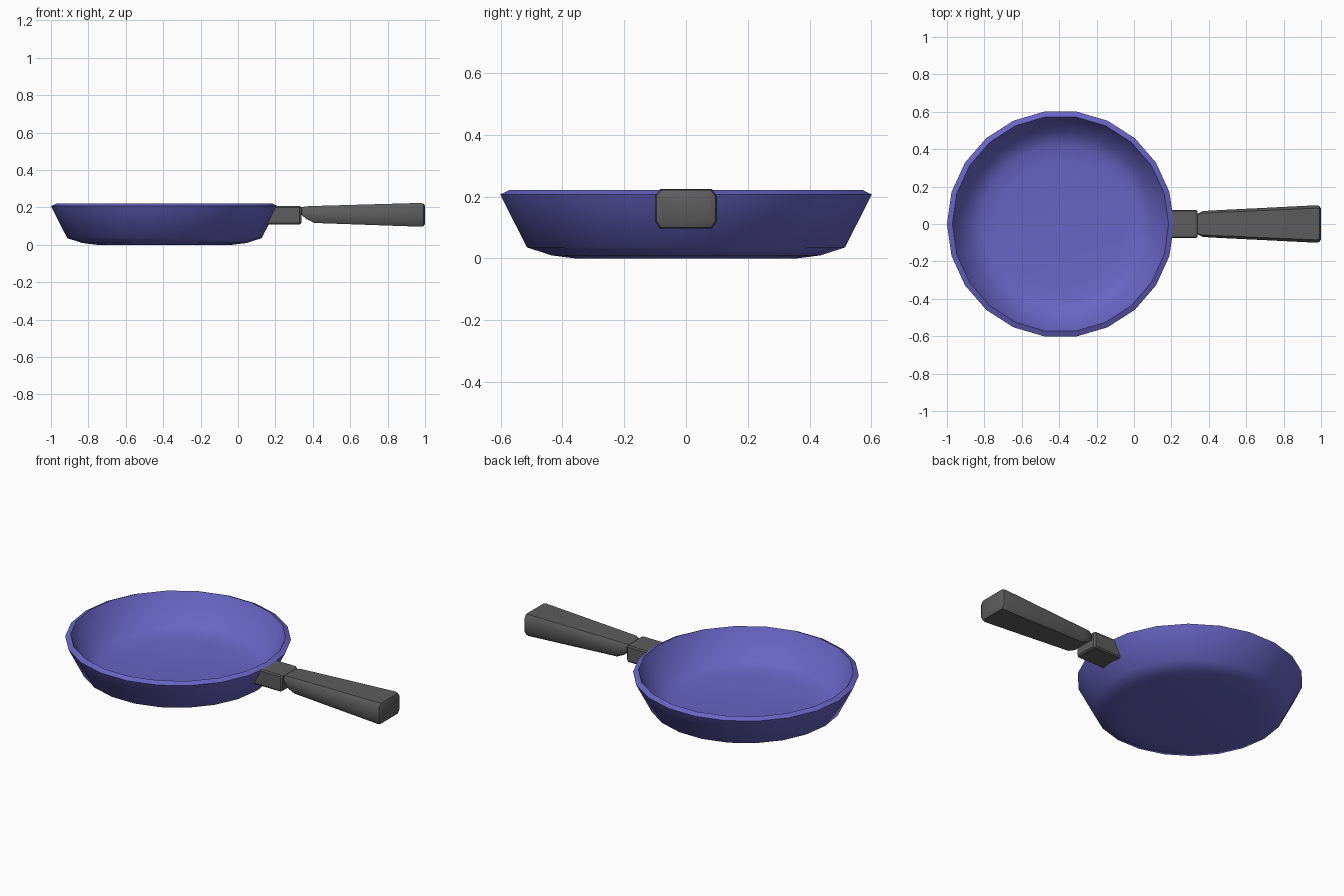
import bpy, bmesh, math

if "Cube" in bpy.data.objects:
    bpy.data.objects.remove(bpy.data.objects["Cube"], do_unlink=True)


def make_material(name, colour):
    mat = bpy.data.materials.new(name)
    mat.use_nodes = True
    mat.diffuse_color = colour
    mat.node_tree.nodes["Principled BSDF"].inputs["Base Color"].default_value = colour
    return mat


def loft(name, rings, mat, angle):
    """Skin a stack of equal-length point rings and cap both ends."""
    bm = bmesh.new()
    loops = [[bm.verts.new(p) for p in ring] for ring in rings]
    n = len(loops[0])
    for a, b in zip(loops, loops[1:]):
        for i in range(n):
            j = (i + 1) % n
            bm.faces.new((a[i], a[j], b[j], b[i]))
    bm.faces.new(loops[0][::-1])
    bm.faces.new(loops[-1])
    bmesh.ops.recalc_face_normals(bm, faces=bm.faces)
    mesh = bpy.data.meshes.new(name)
    bm.to_mesh(mesh)
    bm.free()
    mesh.materials.append(mat)
    obj = bpy.data.objects.new(name, mesh)
    bpy.context.collection.objects.link(obj)
    bpy.ops.object.select_all(action='DESELECT')
    obj.select_set(True)
    bpy.context.view_layer.objects.active = obj
    bpy.ops.object.shade_smooth_by_angle(angle=math.radians(angle))
    return obj


def circle(radius, z, centre=-0.393, sides=22):
    steps = [2 * math.pi * i / sides for i in range(sides)]
    return [(centre + radius * math.cos(t), radius * math.sin(t), z) for t in steps]


def section(x, half, low, high, cut, lean=0.0):
    """Rectangle across x with cut corners; lean tilts it along x with height."""
    mid, tall = (low + high) / 2, (high - low) / 2
    outline = []
    for sy, sz, side_first in ((1, 1, True), (-1, 1, False), (-1, -1, True), (1, -1, False)):
        pair = [(sy * half, sz * (tall - cut)), (sy * (half - cut * 0.7), sz * tall)]
        outline += pair if side_first else pair[::-1]
    return [(x + lean * z, y, mid + z) for y, z in outline]


purple = make_material("purple enamel", (0.14, 0.13, 0.56, 1))
grey = make_material("dark grey grip", (0.11, 0.11, 0.11, 1))

# Pan body: outside from the base up, over the rim, then down the inside
profile = [(0.36, 0.0), (0.44, 0.01), (0.52, 0.036), (0.607, 0.207),
           (0.578, 0.221), (0.495, 0.066), (0.42, 0.04), (0.34, 0.03)]
loft("pan_body", [circle(r, z) for r, z in profile], purple, 55)

# Collar: starts inside the sloping wall
loft("handle_collar", [
    section(0.18, 0.075, 0.11, 0.208, 0.008, lean=0.5),
    section(0.33, 0.075, 0.11, 0.208, 0.008),
    section(0.34, 0.068, 0.117, 0.202, 0.008),
], grey, 30)

# Grip: narrow neck flaring to a wide rounded end
loft("handle_grip", [
    section(0.335, 0.052, 0.165, 0.2, 0.008),
    section(0.365, 0.068, 0.138, 0.206, 0.013),
    section(0.41, 0.072, 0.117, 0.208, 0.017),
    section(0.975, 0.1, 0.097, 0.224, 0.022),
    section(0.992, 0.096, 0.1, 0.221, 0.022),
    section(1.0, 0.082, 0.112, 0.209, 0.018),
], grey, 35)
